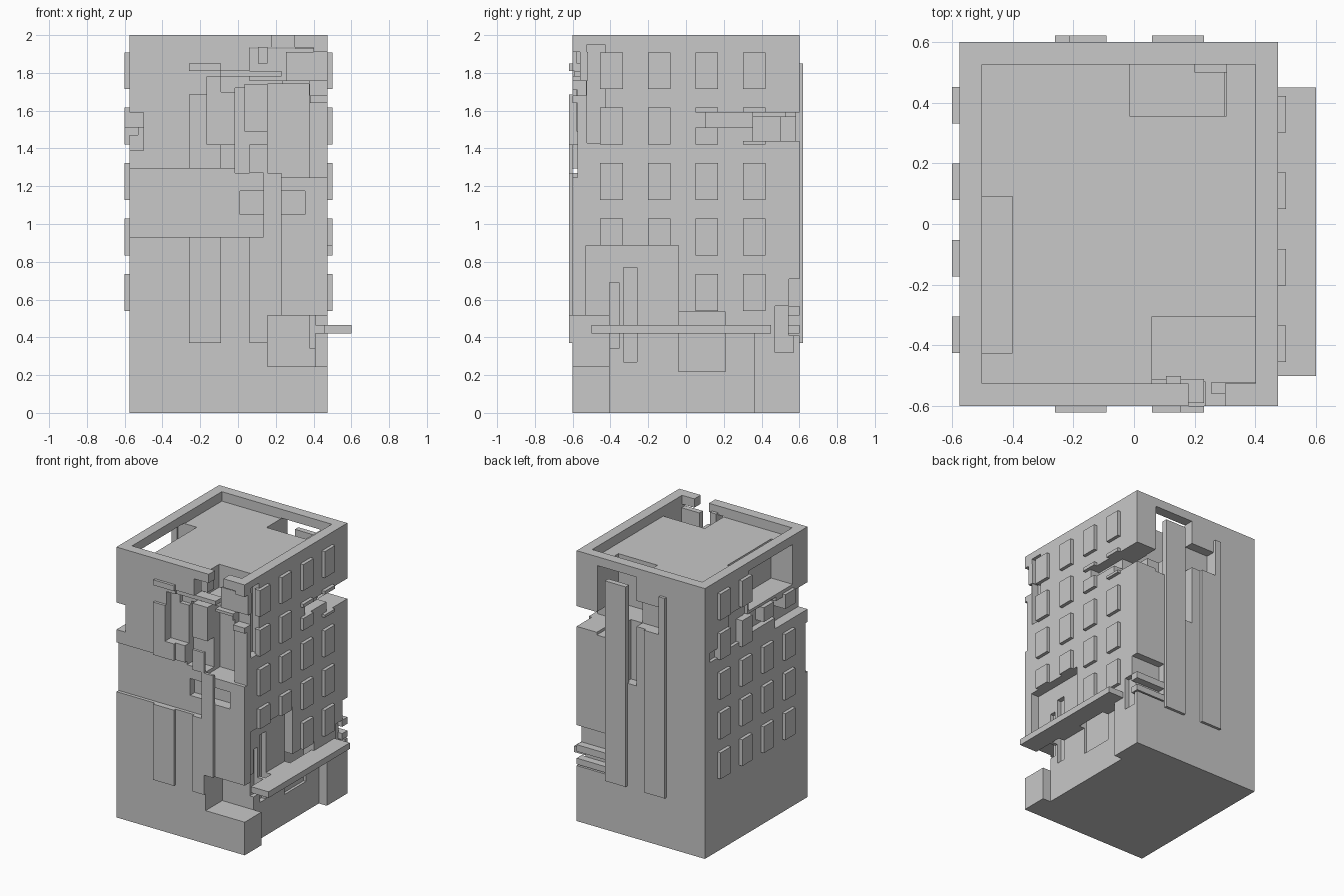
import bpy, bmesh

old = bpy.data.objects.get("Cube")
if old:
    bpy.data.objects.remove(old, do_unlink=True)

grey = (.58, .58, .58, 1)
concrete = bpy.data.materials.new("grey_concrete")
concrete.use_nodes = True
concrete.diffuse_color = grey
concrete.node_tree.nodes["Principled BSDF"].inputs["Base Color"].default_value = grey

# Wall planes and shared levels
LEFT, RIGHT, FRONT, BACK, TOP = -.575, .475, -.6, .6, 2
ROOF, PARAPET = 1.93, .075
BAND_LOW, BAND_HIGH = .93, 1.295
CORNER_LOW, CORNER_HIGH = .245, .515
LEDGE_LOW, LEDGE_HIGH = .42, .465
BREACH_TOP = 1.935
RELIEF = .02
OVERSHOOT = .1


def slab(wall, along, height, inward, outward=0.0):
    """Box lying on a wall: spans along it and up it, plus depth in and out."""
    if wall == "front":
        return along, (FRONT - outward, FRONT + inward), height
    if wall == "back":
        return along, (BACK - inward, BACK + outward), height
    if wall == "left":
        return (LEFT - outward, LEFT + inward), along, height
    return (RIGHT - inward, RIGHT + outward), along, height


def boxes(name, spans):
    """One object made of boxes, each given as an x, y and z span."""
    bm = bmesh.new()
    for span in spans:
        for vert in bmesh.ops.create_cube(bm, size=1)["verts"]:
            vert.co = [max(s) if c > 0 else min(s) for c, s in zip(vert.co, span)]
    mesh = bpy.data.meshes.new(name)
    bm.to_mesh(mesh)
    bm.free()
    mesh.materials.append(concrete)
    obj = bpy.data.objects.new(name, mesh)
    bpy.context.scene.collection.objects.link(obj)
    return obj


def carve(target, spans):
    """Cut every box out of the target, then drop the cutters."""
    cutters = []
    for span in spans:
        cutter = boxes("cutter", [span])
        cutter.hide_render = True
        modifier = target.modifiers.new("cut", "BOOLEAN")
        modifier.operation = "DIFFERENCE"
        modifier.solver = "EXACT"
        modifier.object = cutter
        cutters.append(cutter)
    graph = bpy.context.evaluated_depsgraph_get()
    mesh = bpy.data.meshes.new_from_object(target.evaluated_get(graph))
    target.modifiers.clear()
    target.data = mesh
    for cutter in cutters:
        bpy.data.objects.remove(cutter, do_unlink=True)


cuts = []


def dent(wall, along, height, depth):
    """Note a bite to take out of a wall."""
    cuts.append(slab(wall, along, height, depth, OVERSHOOT))


tower = boxes("tower", [((LEFT, RIGHT), (FRONT, BACK), (0, TOP))])
past_right, past_left = RIGHT + OVERSHOOT, LEFT - OVERSHOOT
past_front, past_back = FRONT - OVERSHOOT, BACK + OVERSHOOT
past_top = TOP + OVERSHOOT

# Sunken roof and the gap in the front parapet
cuts.append(((LEFT + PARAPET, RIGHT - PARAPET),
             (FRONT + PARAPET, BACK - PARAPET), (ROOF, past_top)))
dent("front", along=(.18, .3), height=(1.91, past_top), depth=OVERSHOOT)

# Front: peeled band, niche, missing corner, then the upper breach
dent("front", along=(past_left, .135), height=(BAND_LOW, BAND_HIGH), depth=.025)
dent("front", along=(.01, .355), height=(1.05, 1.175), depth=.08)
dent("front", along=(.155, past_right), height=(CORNER_LOW, CORNER_HIGH), depth=.195)
dent("front", along=(.155, .375), height=(1.245, 1.74), depth=.17)
dent("front", along=(-.015, .16), height=(1.27, 1.72), depth=.1)
dent("front", along=(.37, past_right), height=(1.245, 1.71), depth=.025)
dent("front", along=(-.165, 0), height=(1.42, 1.78), depth=.05)
dent("front", along=(-.09, .235), height=(1.7, 1.81), depth=.08)
dent("front", along=(.06, .4), height=(1.76, BREACH_TOP), depth=.295)
dent("front", along=(.38, past_right), height=(1.68, 1.91), depth=.07)

# Right: plinth recess, hollow and slots around the ledge, chipped corners
dent("right", along=(-.405, .36), height=(-OVERSHOOT, LEDGE_LOW), depth=.065)
dent("right", along=(-.53, -.04), height=(LEDGE_HIGH, .885), depth=.065)
dent("right", along=(-.405, -.355), height=(.34, .69), depth=.095)
dent("right", along=(-.33, -.26), height=(.27, .77), depth=.1)
dent("right", along=(-.04, .21), height=(.22, .535), depth=.085)
dent("right", along=(-.525, -.43), height=(1.43, 1.95), depth=.055)
dent("right", along=(.355, past_back), height=(1.44, 1.59), depth=.175)
dent("right", along=(.105, .36), height=(1.51, 1.59), depth=.075)
dent("right", along=(.47, .57), height=(.32, .565), depth=.035)

# Back: breach up to the roof and the low corner notch
dent("back", along=(-.015, .305), height=(1.57, BREACH_TOP), depth=.245)
dent("back", along=(-.015, .08), height=(1.13, 1.58), depth=.07)
dent("back", along=(-.21, 0), height=(1.57, 1.76), depth=.07)
dent("back", along=(.2, .31), height=(1.42, 1.6), depth=OVERSHOOT)
dent("back", along=(.235, past_right), height=(.41, .71), depth=.055)

# Left: breach up to the roof and a ragged strip below it
dent("left", along=(-.425, .09), height=(1.64, BREACH_TOP), depth=.175)
dent("left", along=(past_front, -.22), height=(1.39, 1.59), depth=PARAPET)
dent("left", along=(-.23, .12), height=(1.47, 1.62), depth=.045)
dent("left", along=(.1, .32), height=(1.45, 1.7), depth=.025)
dent("left", along=(.3, .54), height=(1.43, 1.5), depth=.025)
carve(tower, cuts)

# Window blocks, five floors of four on each long side, broken by the damage
HALF_WIDTH, WINDOW_HEIGHT, SPACING = .06, .195, .252
right_windows, left_windows = [], []
for floor in range(5):
    sill = .54 + .2935 * floor
    head = sill + WINDOW_HEIGHT
    for column in range(4):
        near_front = column < 2
        middle = -.394 + SPACING * column
        along = (middle - HALF_WIDTH, middle + HALF_WIDTH)
        low = .885 if floor == 1 and near_front else sill
        high = head
        if floor > 0 or not near_front:
            if floor == 3 and not near_front:
                right_windows.append(slab("right", along, (1.59, head), RELIEF, .025))
                high = 1.51 if column == 2 else 1.44
            right_windows.append(slab("right", along, (low, high), RELIEF, .025))

        middle = -.365 + SPACING * column
        along = (middle - HALF_WIDTH, middle + HALF_WIDTH)
        if floor == 3:
            low = 1.51 if near_front else sill
            left_windows.append(slab("left", along, (low, head), PARAPET, .025))
        elif floor < 3 or not near_front:
            left_windows.append(slab("left", along, (sill, head), RELIEF, .025))
boxes("right_windows", right_windows)
boxes("left_windows", left_windows)

# Tall flat pilasters, chipped on the back and broken on the front
WEST, EAST = (-.26, -.09), (.06, .23)
FOOT, CAP = .37, 1.85
boxes("back_pilasters", [slab("back", along, height, RELIEF, RELIEF) for along, height in (
    (EAST, (FOOT, CAP)),
    (WEST, (FOOT, 1.57)),
    ((min(WEST), -.21), (1.57, CAP)))])
boxes("front_left_pilaster", [slab("front", along, height, RELIEF, RELIEF) for along, height in (
    (WEST, (FOOT, BAND_LOW)),
    (WEST, (BAND_HIGH, 1.42)),
    ((min(WEST), -.165), (1.42, 1.685)),
    (WEST, (1.81, CAP)))])
SPLIT = .155
boxes("front_right_pilaster", [slab("front", along, height, 0, RELIEF) for along, height in (
    ((min(EAST), SPLIT), (FOOT, BAND_LOW)),
    ((SPLIT, max(EAST)), (CORNER_HIGH, 1.27)),
    ((.135, SPLIT), (BAND_LOW, BAND_HIGH)),
    ((min(EAST), SPLIT), (1.27, 1.42)))])

# Long ledge and the bars across the back corner notch
boxes("side_ledge", [slab("right", (-.5, .45), (LEDGE_LOW, LEDGE_HIGH), RELIEF, .125)])
boxes("back_corner_bars", [
    slab("back", along=(.235, RIGHT), height=height, inward=.06)
    for height in ((CORNER_HIGH, .565), (LEDGE_LOW, LEDGE_HIGH))])

# Loose masonry left inside the front breach
boxes("front_rubble", [
    slab("front", along=(.035, SPLIT), height=(1.49, 1.74), inward=.11, outward=-RELIEF),
    slab("front", along=(.255, RIGHT), height=(1.76, 1.91), inward=.08, outward=-.04),
    slab("front", along=(-.09, .23), height=(1.78, 1.81), inward=.09, outward=-.01),
    slab("front", along=(-.09, .04), height=(1.81, CAP), inward=RELIEF),
    slab("front", along=(.105, SPLIT), height=(CAP, 1.95), inward=.1, outward=-RELIEF),
    slab("front", along=(.38, RIGHT), height=(1.64, 1.68), inward=.03)])
